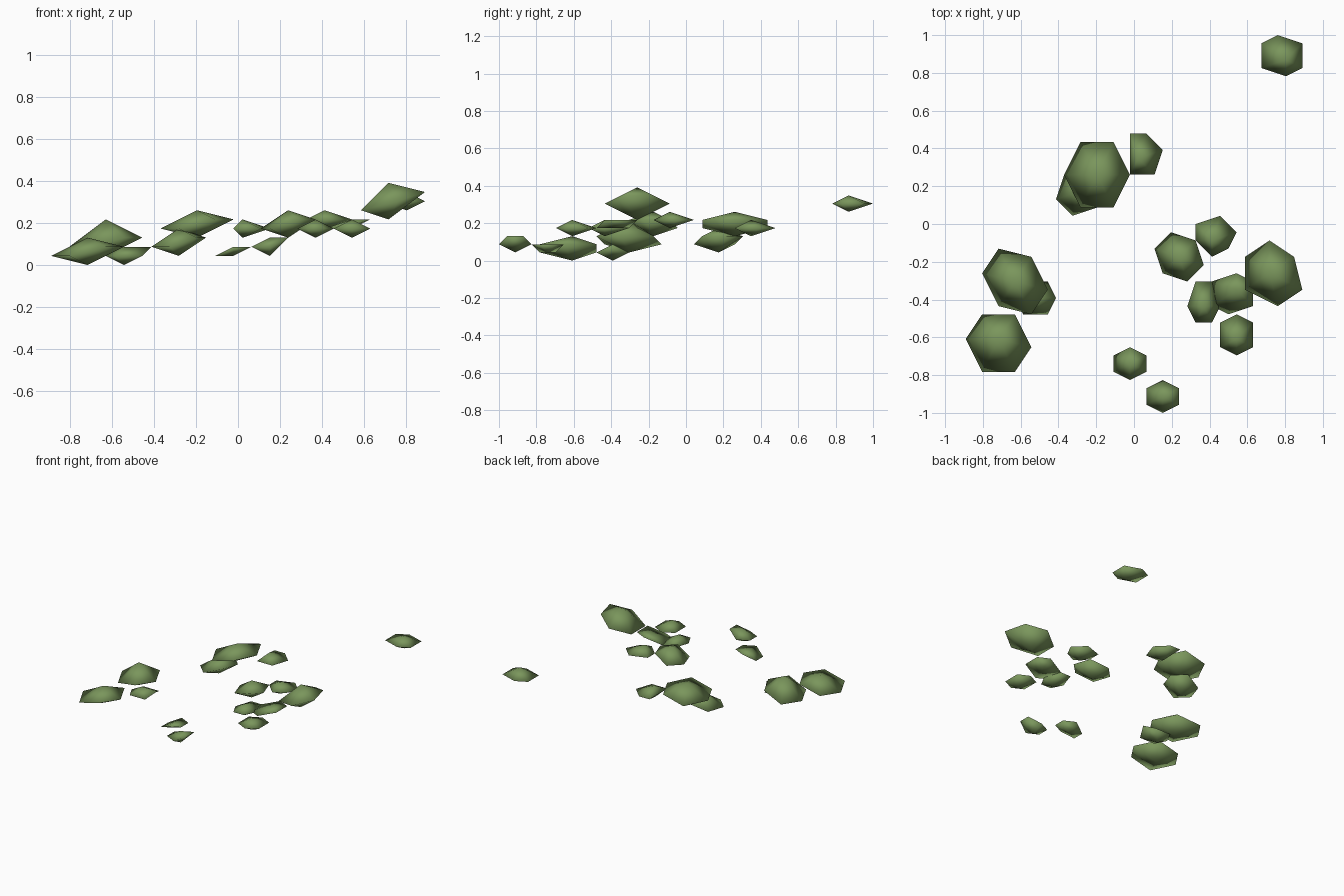
import bpy
import bmesh
import math

# Remove the default cube
default_cube = bpy.data.objects.get("Cube")
if default_cube:
    bpy.data.objects.remove(default_cube, do_unlink=True)

STEP = 2 / 46      # spacing of the coarse lattice the corners sit on
SIDES = 6          # corners around the rim of each clump
TILT = 0.2         # rise of the rim towards +x, as a share of the height


def make_material(name, colour):
    material = bpy.data.materials.new(name)
    material.use_nodes = True
    material.diffuse_color = colour
    shader = material.node_tree.nodes["Principled BSDF"]
    shader.inputs["Base Color"].default_value = colour
    shader.inputs["Roughness"].default_value = 0.9
    return material


def snap_to_lattice(x, y, z):
    """Move a point to the nearest lattice corner and scale it to units."""
    return ((math.trunc(x) - 0.5) * STEP, round(y) * STEP, round(z) * STEP)


def rim_directions(turn):
    """Turned hexagon, scaled to reach exactly one along x and y."""
    angles = [math.radians(turn) + math.tau * i / SIDES for i in range(SIDES)]
    reach_x = max(abs(math.cos(a)) for a in angles)
    reach_y = max(abs(math.sin(a)) for a in angles)
    return [(math.cos(a) / reach_x, math.sin(a) / reach_y) for a in angles]


def make_clump(name, centre, size, turn, material):
    """Flat double pyramid with a tilted rim, snapped to the lattice."""
    x, y, z = centre
    width, depth, height = size
    bm = bmesh.new()
    top = bm.verts.new(snap_to_lattice(x, y, z + height / 2))
    bottom = bm.verts.new(snap_to_lattice(x, y, z - height / 2))
    rim = [
        bm.verts.new(snap_to_lattice(
            x + across * width / 2,
            y + along * depth / 2,
            z + across * height * TILT,
        ))
        for across, along in rim_directions(turn)
    ]
    for here, after in zip(rim, rim[1:] + rim[:1]):
        bm.faces.new((here, after, top))
        bm.faces.new((after, here, bottom))
    bmesh.ops.remove_doubles(bm, verts=bm.verts, dist=STEP / 100)
    for face in bm.faces:
        face.smooth = True
    mesh = bpy.data.meshes.new(name)
    bm.to_mesh(mesh)
    bm.free()
    mesh.materials.append(material)
    clump = bpy.data.objects.new(name, mesh)
    bpy.context.collection.objects.link(clump)


leaf_green = make_material("leaf green", (0.195, 0.305, 0.107, 1))

# Foliage clumps: centre and size in lattice steps, turn in degrees
clumps = {
    "far_back_clump": ((19, 20.5, 7), (5, 5, 2), 35),
    "back_small_clump": ((1.75, 8.5, 4), (5.27, 5, 2), 5),
    "back_large_clump": ((-4.3, 6, 4.5), (8.3, 8, 3), 2),
    "back_lower_clump": ((-6.5, 4, 2.5), (6, 6, 3), 20),
    "middle_clump": ((6.5, -4, 4.5), (6, 6, 3), 43),
    "middle_upper_clump": ((10.9, -1.5, 5), (5, 5, 2), 17),
    "left_large_clump": ((17.9, -6, 7), (7, 8, 4), 38),
    "left_flat_clump": ((13, -8.5, 4.5), (5, 5, 1), 28),
    "left_inner_clump": ((9.5, -9.5, 4), (4, 5, 2), 0),
    "left_front_clump": ((13.5, -13.5, 4), (4, 5, 2), 30),
    "front_flat_clump": ((0, -17, 1.5), (5, 4, 1), 30),
    "front_small_clump": ((4.5, -21, 2.2), (4, 4, 2), 30),
    "right_large_clump": ((-14.5, -7, 2.6), (8, 8, 4), 52),
    "right_small_clump": ((-12, -9, 1.2), (5, 4, 2), 0),
    "right_front_clump": ((-16.5, -14.5, 1.5), (8, 7, 3), 53),
}
for clump_name, (centre, size, turn) in clumps.items():
    make_clump(clump_name, centre, size, turn, leaf_green)
